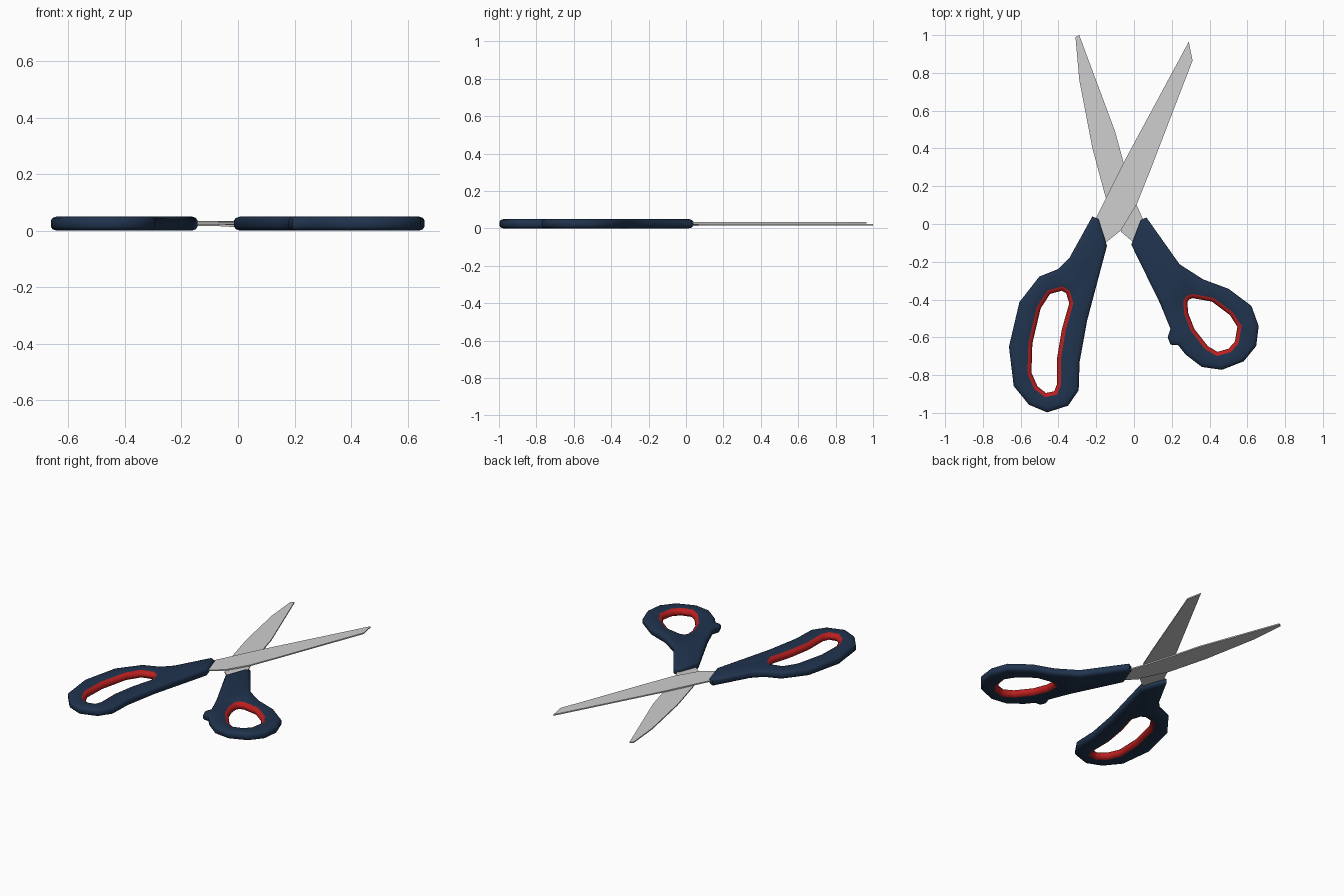
import bpy, bmesh
from mathutils import Vector

if "Cube" in bpy.data.objects:
    bpy.data.objects.remove(bpy.data.objects["Cube"])


def material(name, rgb):
    m = bpy.data.materials.new(name)
    m.diffuse_color = (*rgb, 1)
    m.use_nodes = True
    m.node_tree.nodes["Principled BSDF"].inputs["Base Color"].default_value = m.diffuse_color
    return m


STEEL = material("steel grey", (0.62, 0.62, 0.62))
NAVY = material("navy plastic", (0.014, 0.033, 0.075))
RED = material("red grip", (0.5, 0.014, 0.014))


def offset(pts, d):
    """Move a closed outline inward by d (outward if negative)."""
    p = [Vector(q) for q in pts]
    n = len(p)
    area = sum(p[i - 1].cross(p[i]) for i in range(n))
    s = 1 if area > 0 else -1
    out = []
    for i in range(n):
        a = (p[i] - p[i - 1]).normalized()
        b = (p[(i + 1) % n] - p[i]).normalized()
        na, nb = Vector((-a.y, a.x)) * s, Vector((-b.y, b.x)) * s
        m = (na + nb).normalized()
        out.append(p[i] + m * d / max(0.6, m.dot(na)))
    return out


def ring(bm, pts, z):
    return [bm.verts.new((q[0], q[1], z)) for q in pts]


def bridge(bm, a, b, mat):
    for i in range(len(a)):
        f = bm.faces.new((a[i - 1], a[i], b[i], b[i - 1]))
        f.material_index = mat


def finish(bm, name, mats, smooth=False):
    bmesh.ops.recalc_face_normals(bm, faces=bm.faces[:])
    me = bpy.data.meshes.new(name)
    bm.to_mesh(me)
    bm.free()
    for m in mats:
        me.materials.append(m)
    ob = bpy.data.objects.new(name, me)
    bpy.context.collection.objects.link(ob)
    if smooth:
        bpy.context.view_layer.objects.active = ob
        ob.select_set(True)
        bpy.ops.object.shade_smooth_by_angle(angle=0.8)
        ob.select_set(False)


def handle(name, outline, hole):
    """Rounded plastic loop with a red lining over the full hole wall."""
    bm = bmesh.new()
    outer = [ring(bm, offset(outline, d), z) for d, z in
             ((0.018, 0), (0.004, 0.005), (-0.002, 0.014), (-0.002, 0.036), (0.004, 0.045), (0.018, 0.05))]
    inner = [ring(bm, offset(hole, d), z) for d, z in
             ((-0.004, 0), (0.009, 0.007), (0.017, 0.018), (0.017, 0.032), (0.009, 0.043), (-0.004, 0.05))]
    for a, b in zip(outer, outer[1:]):
        bridge(bm, a, b, 0)
    for a, b in zip(inner, inner[1:]):
        bridge(bm, a, b, 1)
    for k in (0, -1):
        edges = [bm.edges.get((r[i - 1], r[i])) for r in (outer[k], inner[k]) for i in range(len(r))]
        bmesh.ops.triangle_fill(bm, edges=edges, use_beauty=True)
    finish(bm, name, (NAVY, RED), True)


def plate(name, pts, height, thick=0.008):
    """Flat steel plate; height may be a number or one value per point."""
    zs = height if isinstance(height, (list, tuple)) else [height] * len(pts)
    bm = bmesh.new()
    lo = [bm.verts.new((*p, z)) for p, z in zip(pts, zs)]
    hi = [bm.verts.new((*p, z + thick)) for p, z in zip(pts, zs)]
    bridge(bm, lo, hi, 0)
    bm.faces.new(lo)
    bm.faces.new(hi)
    finish(bm, name, (STEEL,))


# long finger loop on the left
handle("finger_handle",
       [(-.22, .037), (-.19, .025), (-.145, -.115), (-.25, -.51), (-.29, -.73), (-.295, -.88),
        (-.35, -.96), (-.46, -.995), (-.555, -.955), (-.635, -.857), (-.66, -.65), (-.605, -.415),
        (-.5, -.28), (-.4, -.24), (-.34, -.18)],
       [(-.38, -.335), (-.345, -.355), (-.325, -.42), (-.365, -.56), (-.39, -.71), (-.39, -.85),
        (-.41, -.9), (-.47, -.913), (-.525, -.87), (-.56, -.79), (-.555, -.63), (-.51, -.44),
        (-.455, -.355)])

# round thumb loop on the right, with a small stop bump
handle("thumb_handle",
       [(.065, .032), (.24, -.215), (.365, -.295), (.5, -.345), (.62, -.435), (.658, -.54),
        (.645, -.645), (.58, -.725), (.465, -.77), (.36, -.755), (.275, -.69), (.235, -.64),
        (.195, -.637), (.18, -.6), (.195, -.555), (.14, -.42), (-.012, -.11), (.038, .02)],
       [(.28, -.385), (.31, -.375), (.42, -.395), (.52, -.47), (.565, -.54), (.55, -.63),
        (.51, -.675), (.44, -.695), (.38, -.66), (.305, -.565), (.27, -.475), (.265, -.41)])

# crossed blades
plate("upper_blade",
      [(-.2, .035), (-.055, .325), (.29, .965), (.31, .865), (.2, .58), (.085, .28),
       (.015, .105), (-.07, -.035), (-.145, -.095)], 0.026)
plate("lower_blade",
      [(-.31, .99), (-.29, 1.0), (-.1, .49), (-.055, .325), (.01, .11), (-.065, -.035),
       (-.15, .14), (-.22, .4), (-.29, .765)], 0.016)

# tangs that slope from the blades into the handles
plate("finger_tang", [(-.2, .03), (-.145, -.09), (-.19, -.13), (-.235, -.02)],
      [.026, .026, .018, .018])
plate("thumb_tang", [(.01, .11), (-.07, -.04), (0, -.1), (.06, -.09), (.05, .02)],
      [.016, .016, .012, .010, .012])
